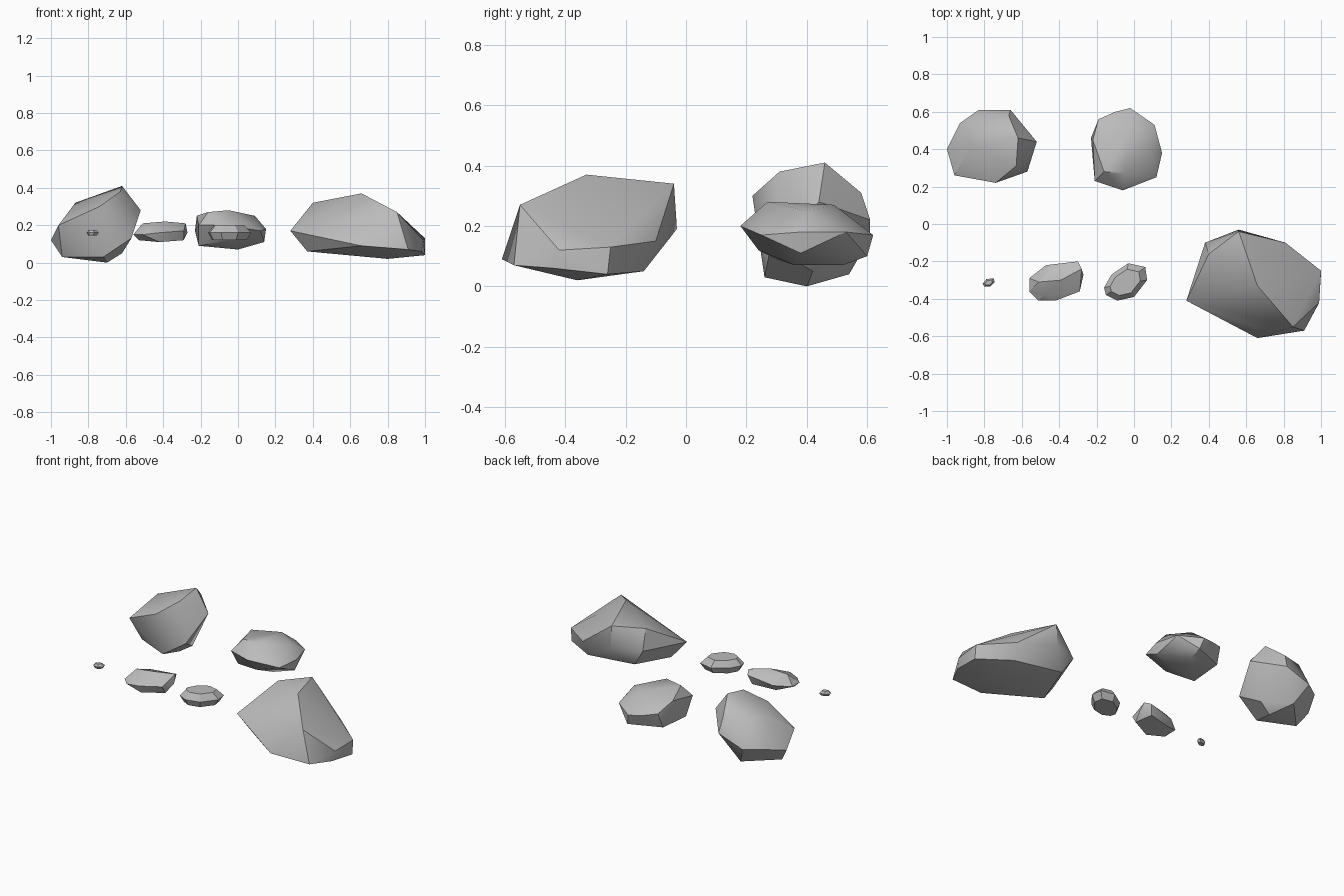
import bpy
import bmesh
import math
from mathutils import Vector

default_cube = bpy.data.objects.get("Cube")
if default_cube:
    bpy.data.objects.remove(default_cube, do_unlink=True)

# Single stone colour
stone = bpy.data.materials.new("stone_grey")
stone.use_nodes = True
stone_colour = (0.5, 0.5, 0.5, 1)
stone.diffuse_color = stone_colour
stone.node_tree.nodes["Principled BSDF"].inputs["Base Color"].default_value = stone_colour


def make_rock(name, corners, flatten_angle=4):
    """Wrap a chipped stone hull around its corners, given in hundredths of a unit."""
    points = [Vector(corner) / 100 for corner in corners]
    centre = sum(points, Vector()) / len(points)
    bm = bmesh.new()
    for point in points:
        bm.verts.new(point - centre)
    bmesh.ops.convex_hull(bm, input=bm.verts[:])
    loose = [vert for vert in bm.verts if not vert.link_faces]
    bmesh.ops.delete(bm, geom=loose, context="VERTS")

    # Merge nearly level triangles into broad chipped facets
    bmesh.ops.dissolve_limit(bm, angle_limit=math.radians(flatten_angle),
                             verts=bm.verts[:], edges=bm.edges[:])
    bmesh.ops.recalc_face_normals(bm, faces=bm.faces[:])

    mesh = bpy.data.meshes.new(name)
    bm.to_mesh(mesh)
    bm.free()
    mesh.materials.append(stone)
    rock = bpy.data.objects.new(name, mesh)
    rock.location = centre
    bpy.context.collection.objects.link(rock)

    # Soften shallow facet joins and keep the ridges crisp
    bpy.ops.object.select_all(action="DESELECT")
    rock.select_set(True)
    bpy.context.view_layer.objects.active = rock
    bpy.ops.object.shade_smooth_by_angle(angle=math.radians(30))
    return rock


def make_pebble(name, outline, waist, top, bottom, top_scale, bottom_scale):
    """Build a flattened pebble from a waist outline with smaller caps above and below."""
    middle_x = sum(x for x, y in outline) / len(outline)
    middle_y = sum(y for x, y in outline) / len(outline)

    def ring(height, scale):
        return [(middle_x + (x - middle_x) * scale,
                 middle_y + (y - middle_y) * scale, height) for x, y in outline]

    corners = ring(waist, 1) + ring(top, top_scale) + ring(bottom, bottom_scale)
    return make_rock(name, corners)


# Large boulder: high ridge, flat underside, steep chipped rim
boulder_crest = [(66, -33, 37), (56, -4, 34), (40, -16, 32), (85, -55, 27)]
boulder_rim = [(28, -41, 17), (38, -10, 20), (56, -3, 19), (81, -10, 15),
               (100, -25, 13), (99, -42, 12), (66, -56, 18)]
boulder_base = [(66, -61, 9), (91, -57, 7), (98, -44, 6), (100, -26, 4),
                (80, -14, 5), (80, -36, 2), (37, -38, 6), (45, -12, 9)]
make_rock("large_boulder", boulder_crest + boulder_rim + boulder_base)

# Tall rock: slanted crown leaning to one side
tall_crown = [(-62, 46, 41), (-63, 31, 38), (-74, 22, 30), (-87, 42, 32),
              (-67, 58, 31), (-80, 55, 31), (-52, 44, 28)]
tall_rim = [(-96, 26, 20), (-100, 40, 12), (-93, 54, 16), (-83, 61, 16),
            (-66, 61, 22), (-57, 28, 13)]
tall_base = [(-94, 36, 3), (-72, 26, 3), (-70, 40, 0), (-62, 42, 5), (-77, 54, 4)]
make_rock("tall_rock", tall_crown + tall_rim + tall_base)

# Broad rock: domed top over an undercut base
broad_top = [(-16, 28, 27), (-5, 27, 28), (-22, 45, 25), (-3, 49, 27), (9, 40, 25)]
broad_rim = [(-21, 23, 20), (-6, 18, 20), (12, 25, 17), (15, 38, 18), (11, 53, 18),
             (-2, 62, 17), (-10, 60, 18), (-19, 56, 20), (-23, 46, 17)]
broad_base = [(-21, 30, 9), (-4, 24, 12), (14, 38, 11), (0, 36, 7), (0, 52, 7),
              (-20, 52, 10), (0, 60, 10)]
make_rock("broad_rock", broad_top + broad_rim + broad_base)

# Flat stone with a sloping crown
flat_crown = [(-51, -31, 21), (-48, -38, 19), (-39, -30, 22), (-45, -25, 20),
              (-28, -24, 21), (-30, -20, 19)]
flat_rim = [(-56, -29, 15), (-56, -36, 15), (-51, -41, 15), (-42, -41, 16),
            (-29, -36, 17), (-27, -27, 16), (-47, -22, 16)]
flat_base = [(-53, -35, 12), (-42, -39, 11), (-29, -33, 12), (-32, -22, 13),
             (-47, -25, 12)]
make_rock("flat_stone", flat_crown + flat_rim + flat_base)

# Two worn pebbles
make_pebble("oval_pebble",
            [(-16, -34), (-12, -27), (-3, -21), (6, -23), (7, -30), (0, -39),
             (-9, -41), (-15, -38)],
            waist=16, top=20, bottom=12, top_scale=0.7, bottom_scale=0.8)
make_pebble("tiny_pebble",
            [(-81, -32), (-79, -29.5), (-75, -29), (-74.5, -31), (-77, -33.5), (-80, -33.5)],
            waist=16, top=17.5, bottom=14.5, top_scale=0.6, bottom_scale=0.7)
